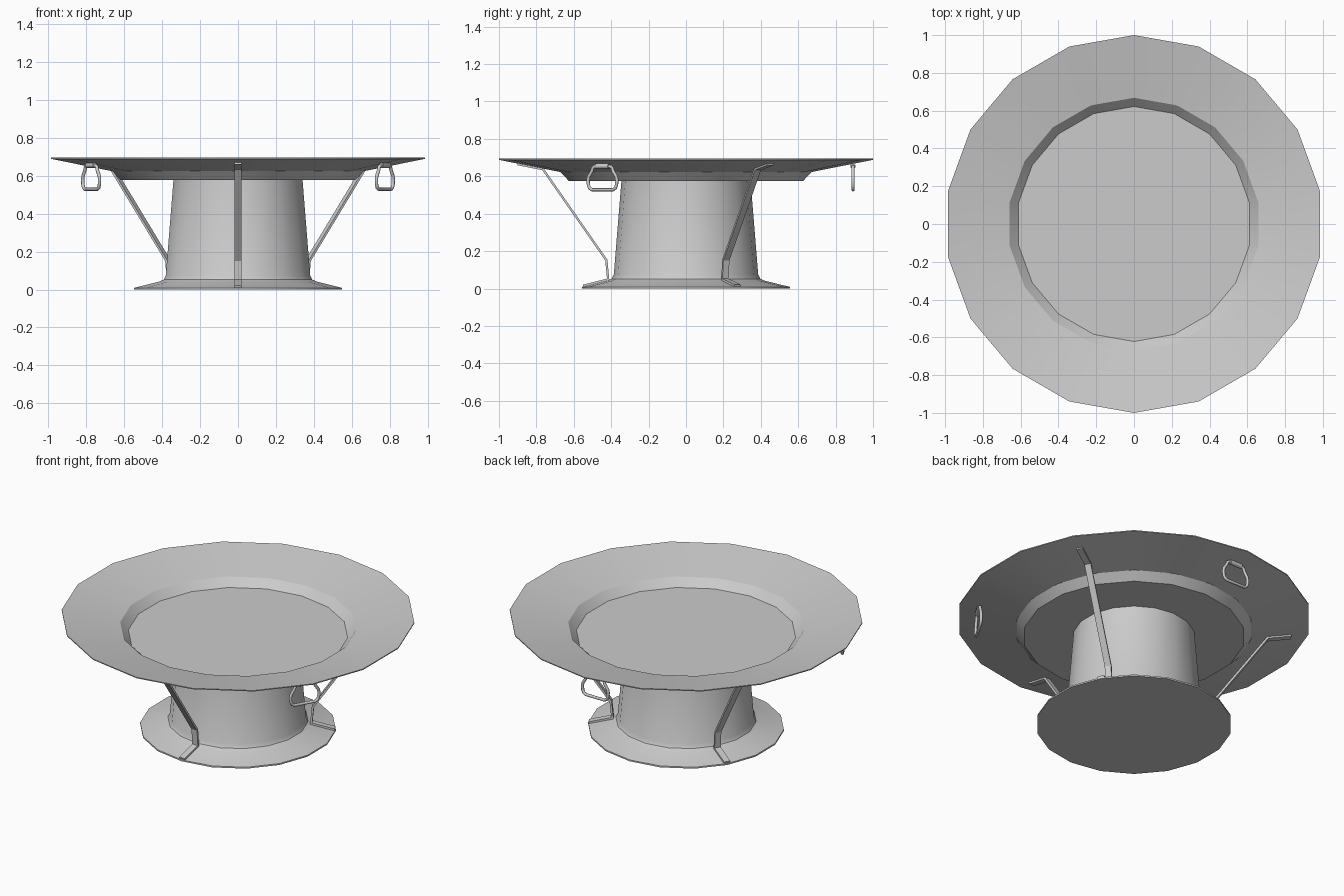
import bpy, bmesh, math
from mathutils import Matrix, Vector

if "Cube" in bpy.data.objects:
    bpy.data.objects.remove(bpy.data.objects["Cube"])

grey = bpy.data.materials.new("light grey")
grey.diffuse_color = (0.6, 0.6, 0.6, 1)
grey.use_nodes = True
grey.node_tree.nodes["Principled BSDF"].inputs["Base Color"].default_value = grey.diffuse_color
SIDES = 18


def finish(name, bm, angle=30):
    bmesh.ops.recalc_face_normals(bm, faces=bm.faces[:])
    me = bpy.data.meshes.new(name)
    bm.to_mesh(me)
    bm.free()
    return add(name, me, angle)


def add(name, me, angle=30):
    me.materials.clear()
    me.materials.append(grey)
    ob = bpy.data.objects.new(name, me)
    bpy.context.collection.objects.link(ob)
    bpy.ops.object.select_all(action='DESELECT')
    ob.select_set(True)
    bpy.context.view_layer.objects.active = ob
    bpy.ops.object.shade_smooth_by_angle(angle=math.radians(angle))
    return ob


def lathe(name, profile):
    # rings from (radius, z) pairs, closed with a cap at each end
    bm = bmesh.new()
    rings = []
    for r, z in profile:
        rings.append([bm.verts.new((r * math.cos(a), r * math.sin(a), z))
                      for a in (math.pi / 2 + 2 * math.pi * i / SIDES for i in range(SIDES))])
    for lo, hi in zip(rings, rings[1:]):
        for i in range(SIDES):
            j = (i + 1) % SIDES
            bm.faces.new((lo[i], lo[j], hi[j], hi[i]))
    bm.faces.new(rings[0])
    bm.faces.new(rings[-1])
    return finish(name, bm)


# dish with sunken floor
lathe("dish", [(0.627, 0.576), (0.672, 0.623), (1.0, 0.688),
               (1.0, 0.694), (0.668, 0.630), (0.622, 0.583)])

# flared pedestal
lathe("pedestal", [(0.555, 0.0), (0.555, 0.009), (0.42, 0.042), (0.398, 0.052),
                   (0.386, 0.075), (0.345, 0.58)])


# bent flat-bar struts
def strut(name, angle, width=0.038, thick=0.012):
    path = [Vector(p) for p in [(0.55, 0.015), (0.416, 0.048), (0.426, 0.152),
                                (0.765, 0.638), (0.90, 0.665)]]
    normals = []
    for i in range(len(path)):
        ns = []
        for a, b in ((i - 1, i), (i, i + 1)):
            if a >= 0 and b < len(path):
                d = (path[b] - path[a]).normalized()
                ns.append(Vector((-d.y, d.x)))
        n = sum(ns, Vector((0, 0))).normalized()
        normals.append(n / max(0.5, n.dot(ns[0])))
    bm = bmesh.new()
    rings = []
    for p, n in zip(path, normals):
        a, b = p + n * thick / 2, p - n * thick / 2
        rings.append([bm.verts.new((q.x, s * width / 2, q.y))
                      for q, s in ((a, -1), (a, 1), (b, 1), (b, -1))])
    for lo, hi in zip(rings, rings[1:]):
        for i in range(4):
            j = (i + 1) % 4
            bm.faces.new((lo[i], lo[j], hi[j], hi[i]))
    bm.faces.new(rings[0])
    bm.faces.new(rings[-1])
    bm.transform(Matrix.Rotation(math.radians(angle), 4, 'Z'))
    finish(name, bm, 20)


# hanging wire loops under the rim
def handle(name, angle):
    half = [(0.05, 0.652), (0.06, 0.645), (0.064, 0.63), (0.085, 0.598), (0.089, 0.58),
            (0.087, 0.555), (0.08, 0.537), (0.065, 0.528)]
    pts = half + [(-t, z) for t, z in reversed(half)]
    cu = bpy.data.curves.new(name, 'CURVE')
    cu.dimensions = '3D'
    cu.bevel_depth = 0.009
    cu.bevel_resolution = 2
    sp = cu.splines.new('POLY')
    sp.points.add(len(pts) - 1)
    for p, (t, z) in zip(sp.points, pts):
        p.co = (0.893, t, z, 1)
    sp.use_cyclic_u = True
    tmp = bpy.data.objects.new("temp", cu)
    bpy.context.collection.objects.link(tmp)
    bpy.context.view_layer.update()
    dg = bpy.context.evaluated_depsgraph_get()
    me = bpy.data.meshes.new_from_object(tmp.evaluated_get(dg))
    bpy.data.objects.remove(tmp)
    rot = Matrix.Rotation(math.radians(angle), 4, 'Z')
    me.transform(rot)
    add(name, me, 50)
    # sleeve holding the loop to the dish
    bm = bmesh.new()
    bmesh.ops.create_cone(bm, cap_ends=True, segments=10, radius1=0.014, radius2=0.014, depth=0.08)
    bm.transform(rot @ Matrix.Translation((0.893, 0, 0.654)) @ Matrix.Rotation(math.pi / 2, 4, 'X'))
    finish(name + "_sleeve", bm, 40)


for k in range(3):
    strut(f"strut_{k + 1}", -90 + 120 * k)
    handle(f"handle_{k + 1}", 90 + 120 * k)
